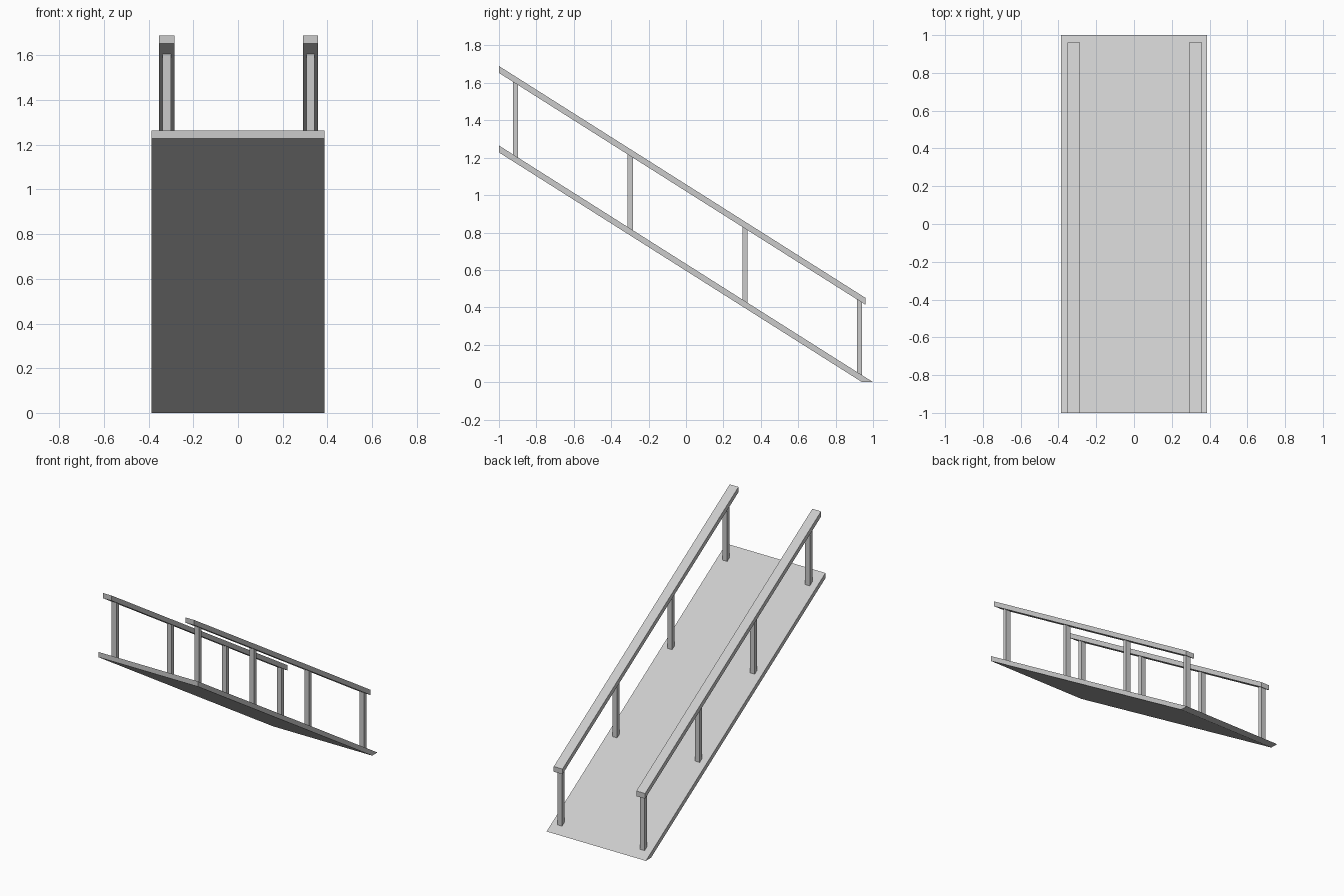
import bpy

if "Cube" in bpy.data.objects:
    bpy.data.objects.remove(bpy.data.objects["Cube"])

SLOPE = 1.265 / 2


def deck_top(y):
    return SLOPE * (1 - y)


def extrude_profile(name, points, x0, x1):
    """Prism from a (y, z) outline running from x0 to x1."""
    n = len(points)
    verts = [(x, y, z) for x in (x0, x1) for y, z in points]
    faces = [tuple(reversed(range(n))), tuple(range(n, 2 * n))]
    faces += [(i, (i + 1) % n, n + (i + 1) % n, n + i) for i in range(n)]
    mesh = bpy.data.meshes.new(name)
    mesh.from_pydata(verts, [], faces)
    obj = bpy.data.objects.new(name, mesh)
    bpy.context.collection.objects.link(obj)
    return obj


def sloped_bar(name, y0, y1, low, high, x, half):
    """Bar with plumb ends; low and high are heights above the deck surface."""
    pts = [(y0, deck_top(y0) + low), (y1, deck_top(y1) + low),
           (y1, deck_top(y1) + high), (y0, deck_top(y0) + high)]
    return extrude_profile(name, pts, x - half, x + half)


# Sloping deck, cut flat where it meets the ground
THICK = 0.037
toe = 1 - THICK / SLOPE
extrude_profile("ramp_deck", [(-1, deck_top(-1) - THICK), (toe, 0),
                              (1, 0), (-1, deck_top(-1))], -0.387, 0.387)

# Handrails and their upright posts
RAIL_LOW, RAIL_HIGH = 0.388, 0.425
for side, x in (("left", -0.319), ("right", 0.325)):
    sloped_bar(f"handrail_{side}", -1, 0.96, RAIL_LOW, RAIL_HIGH, x, 0.034)
    for i in range(4):
        y = -0.911 + i * 0.613
        sloped_bar(f"post_{side}_{i + 1}", y - 0.014, y + 0.014,
                   0, RAIL_LOW, x, 0.018)
